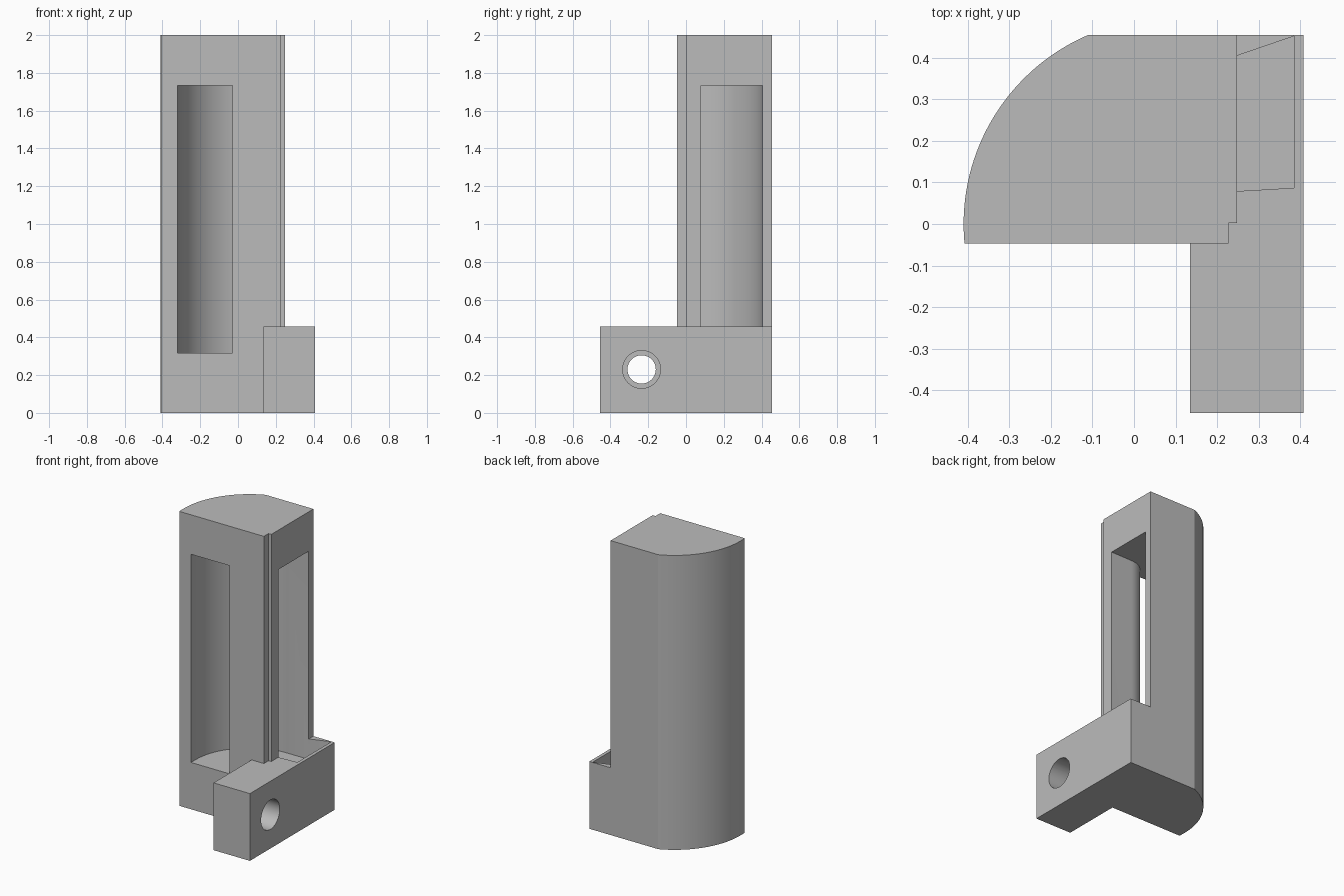
import bpy, bmesh
from math import sin, cos, pi, radians, asin
from mathutils import Matrix

cube = bpy.data.objects.get("Cube")
if cube:
    bpy.data.objects.remove(cube, do_unlink=True)

grey = bpy.data.materials.new("plain grey")
grey.use_nodes = True
colour = (0.5, 0.5, 0.5, 1)
grey.diffuse_color = colour
grey.node_tree.nodes["Principled BSDF"].inputs["Base Color"].default_value = colour

CX = 0.085            # shared centre of the curved walls, at y = 0
BACK, FRONT = 0.455, -0.047


def arc(rx, ry, start, end, steps):
    """Plan points on an ellipse round the shared centre."""
    angles = [start + (end - start) * i / steps for i in range(steps + 1)]
    return [(CX + rx * cos(a), ry * sin(a)) for a in angles]


def finish(name, bm):
    bmesh.ops.recalc_face_normals(bm, faces=bm.faces)
    mesh = bpy.data.meshes.new(name)
    bm.to_mesh(mesh)
    bm.free()
    mesh.materials.append(grey)
    obj = bpy.data.objects.new(name, mesh)
    bpy.context.collection.objects.link(obj)
    return obj


def prism(name, outline, low, high):
    bm = bmesh.new()
    face = bm.faces.new([bm.verts.new((x, y, low)) for x, y in outline])
    top = bmesh.ops.extrude_face_region(bm, geom=[face])["geom"]
    verts = [v for v in top if isinstance(v, bmesh.types.BMVert)]
    bmesh.ops.translate(bm, verts=verts, vec=(0, 0, high - low))
    return finish(name, bm)


def bore(name, radius, x0, x1):
    bm = bmesh.new()
    place = Matrix.Translation(((x0 + x1) / 2, -0.235, 0.23)) @ Matrix.Rotation(pi / 2, 4, 'Y')
    bmesh.ops.create_cone(bm, cap_ends=True, segments=48, radius1=radius,
                          radius2=radius, depth=x1 - x0, matrix=place)
    return finish(name, bm)


def combine(target, tool, operation):
    mod = target.modifiers.new(operation.lower(), 'BOOLEAN')
    mod.object, mod.operation, mod.solver = tool, operation, 'EXACT'
    bpy.context.view_layer.update()
    evaluated = target.evaluated_get(bpy.context.evaluated_depsgraph_get())
    mesh = bpy.data.meshes.new_from_object(evaluated)
    target.modifiers.clear()
    target.data = mesh
    bpy.data.objects.remove(tool, do_unlink=True)


# Column: quarter-round plan with a small step at the front corner
R = 0.495
outer = arc(R, R, pi - asin(FRONT / R), pi - asin(BACK / R), 40)
column = prism("column_and_foot", outer + [
    (0.248, BACK), (0.248, 0.003), (0.227, 0.003), (0.227, FRONT)], 0, 2)

# Foot block running forward beside the column
foot = prism("foot", [(0.135, -BACK), (0.408, -BACK), (0.408, BACK), (0.135, BACK)], 0, 0.457)
combine(column, foot, 'UNION')

# Curved passage from the front window to the side window, flared into the foot
passage = prism("passage_cutter",
                [(-0.32, -0.2)] + arc(0.405, 0.405, pi, pi / 2, 40)
                + [(0.248, 0.405), (0.385, 0.452), (0.385, 0.087), (0.248, 0.079)]
                + arc(0.115, 0.077, pi / 2, pi, 20) + [(-0.03, -0.2)], 0.318, 1.732)
combine(column, passage, 'DIFFERENCE')

# Stepped screw hole through the foot
combine(column, bore("hole_cutter", 0.075, 0.1, 0.45), 'DIFFERENCE')
combine(column, bore("counterbore_cutter", 0.1, 0.2, 0.5), 'DIFFERENCE')

# Smooth curved walls, sharp corners
column.data.shade_smooth()
column.data.set_sharp_from_angle(angle=radians(20))
